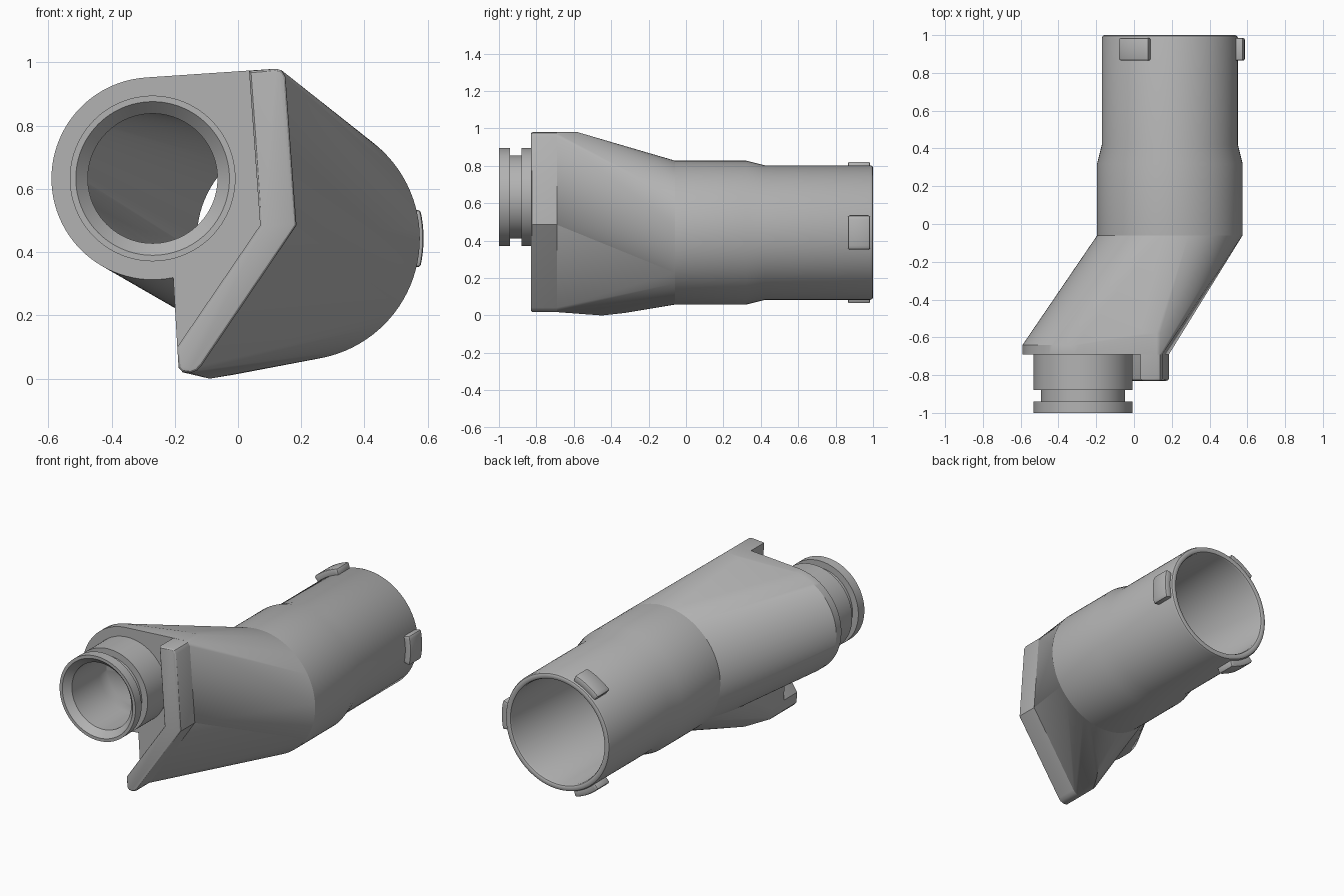
import bpy, bmesh, math
from mathutils import Vector

cube = bpy.data.objects.get("Cube")
if cube:
    bpy.data.objects.remove(cube, do_unlink=True)

GREY = (0.45, 0.45, 0.45, 1.0)
mat = bpy.data.materials.new("plain grey")
mat.diffuse_color = GREY
mat.use_nodes = True
mat.node_tree.nodes["Principled BSDF"].inputs["Base Color"].default_value = GREY

SEG = 96
FRONT = (-0.27, 0.633)   # x, z of the small spigot axis
REAR = (0.19, 0.443)     # x, z of the large tube axis


def circle(centre, y, r):
    return [Vector((centre[0] + r * math.cos(2 * math.pi * i / SEG), y,
                    centre[1] + r * math.sin(2 * math.pi * i / SEG))) for i in range(SEG)]


def finish(name, bm):
    bmesh.ops.recalc_face_normals(bm, faces=bm.faces)
    me = bpy.data.meshes.new(name)
    bm.to_mesh(me)
    bm.free()
    ob = bpy.data.objects.new(name, me)
    bpy.context.collection.objects.link(ob)
    me.materials.append(mat)
    return ob


def select(ob):
    bpy.ops.object.select_all(action='DESELECT')
    ob.select_set(True)
    bpy.context.view_layer.objects.active = ob


def smooth(ob):
    select(ob)
    bpy.ops.object.shade_smooth_by_angle(angle=math.radians(30))


def loft(name, sections, closed):
    """Skin rings of equal size; closed joins last to first, otherwise cap the ends."""
    bm = bmesh.new()
    rings = [[bm.verts.new(p) for p in s] for s in sections]
    pairs = list(zip(rings, rings[1:])) + ([(rings[-1], rings[0])] if closed else [])
    for a, b in pairs:
        n = len(a)
        for i in range(n):
            j = (i + 1) % n
            bm.faces.new((a[i], a[j], b[j], b[i]))
    if not closed:
        bm.faces.new(rings[0])
        bm.faces.new(rings[-1])
    return finish(name, bm)


def hull(name, points):
    bm = bmesh.new()
    for p in points:
        bm.verts.new(p)
    res = bmesh.ops.convex_hull(bm, input=bm.verts)
    junk = {g for g in res["geom_interior"] + res["geom_unused"] if isinstance(g, bmesh.types.BMVert)}
    bmesh.ops.delete(bm, geom=list(junk), context='VERTS')
    bmesh.ops.dissolve_limit(bm, angle_limit=0.002, verts=bm.verts, edges=bm.edges)
    return finish(name, bm)


def at(profile, y):
    return [Vector((x, y, z)) for x, z in profile]


# Large rear tube with stepped outside and rounded rim
tube = [(-0.06, 0.385), (0.32, 0.385), (0.42, 0.36), (0.985, 0.36), (0.996, 0.355),
        (1.0, 0.347), (1.0, 0.333), (0.996, 0.325), (0.985, 0.32), (-0.06, 0.32)]
smooth(loft("rear_tube", [circle(REAR, y, r) for y, r in tube], True))

# Small front spigot with a seal groove and chamfered mouth
spigot = [(-0.69, 0.262), (-0.88, 0.262), (-0.88, 0.222), (-0.94, 0.222), (-0.94, 0.262),
          (-1.0, 0.262), (-1.0, 0.243), (-0.96, 0.205), (-0.69, 0.205)]
smooth(loft("front_spigot", [circle(FRONT, y, r) for y, r in spigot], True))

# Bent outer edge of the flange
edge = [(0.035, 0.973), (0.12, 0.98), (0.138, 0.975), (0.15, 0.955), (0.185, 0.485),
        (-0.115, 0.042), (-0.13, 0.026), (-0.15, 0.018), (-0.175, 0.02), (-0.188, 0.035),
        (-0.192, 0.1)]
end = circle(REAR, -0.06, 0.385)

# Slanted round body and the web that flares to the bent edge
body = hull("slanted_body", circle(FRONT, -0.69, 0.32) + circle(FRONT, -0.64, 0.32)
            + at(edge[:5], -0.69) + at(edge[:5], -0.58) + end)
inner = [(-0.205, 0.32), (-0.1, 0.6)]
web = hull("flared_web", at(edge + inner, -0.69) + at(edge + inner, -0.58) + end
           + [Vector((-0.09, -0.45, 0.0)), Vector((-0.01, -0.33, 0.013))])

# Passage cut through both body pieces
bore = loft("bore_cutter", [circle(FRONT, -0.8, 0.205), circle(FRONT, -0.62, 0.205),
                            circle(REAR, -0.06, 0.32), circle(REAR, 0.1, 0.32)], False)
bore.hide_render = True
for ob in (body, web):
    mod = ob.modifiers.new("bore", 'BOOLEAN')
    mod.operation = 'DIFFERENCE'
    mod.solver = 'EXACT'
    mod.object = bore
    select(ob)
    bpy.ops.object.modifier_apply(modifier="bore")
    smooth(ob)
bpy.data.objects.remove(bore, do_unlink=True)

# Raised bent plate on the flange, rounded along its front rim
plate_profile = edge + [(0.07, 0.485)]
plate = [at(plate_profile, -0.685), at(plate_profile, -0.822)]
ob = loft("bent_plate", plate, False)
bm = bmesh.new()
bm.from_mesh(ob.data)
for v in bm.verts:
    if v.co.y < -0.8:
        v.co.y = -0.83
rim = [e for e in bm.edges if all(v.co.y < -0.8 for v in e.verts)]
bmesh.ops.bevel(bm, geom=rim, offset=0.012, segments=3, profile=0.5, affect='EDGES')
bm.to_mesh(ob.data)
bm.free()
smooth(ob)

# Three curved lugs around the rear rim
for k, label in enumerate(("left", "upper", "lower")):
    sections = []
    for i in range(9):
        a = math.radians(120 * k) + 0.235 * (i / 4 - 1)
        sections.append([Vector((REAR[0] + r * math.cos(a), y, REAR[1] + r * math.sin(a)))
                         for r, y in ((0.35, 0.865), (0.397, 0.865), (0.397, 0.985), (0.35, 0.985))])
    lug = loft(label + "_lug", sections, False)
    mod = lug.modifiers.new("rounded", 'BEVEL')
    mod.width = 0.01
    mod.segments = 2
    mod.limit_method = 'ANGLE'
    select(lug)
    bpy.ops.object.modifier_apply(modifier="rounded")
    smooth(lug)
